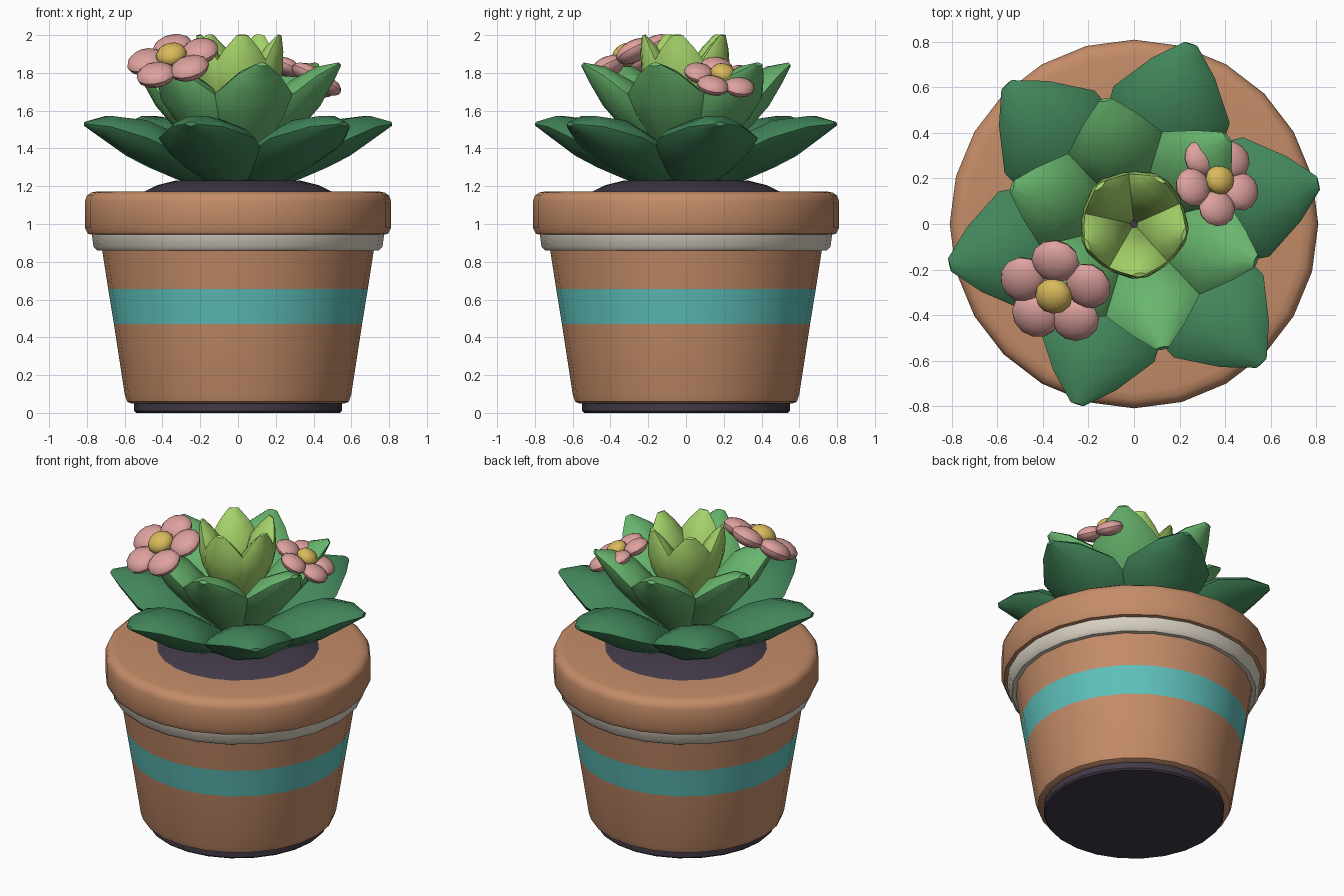
import bpy, bmesh
from math import sin, cos, pi, radians, hypot
from mathutils import Vector, Matrix

if "Cube" in bpy.data.objects:
    bpy.data.objects.remove(bpy.data.objects["Cube"], do_unlink=True)


def material(name, r, g, b):
    lin = [(c / 255 / 12.92 if c < 11 else ((c / 255 + 0.055) / 1.055) ** 2.4) for c in (r, g, b)]
    m = bpy.data.materials.new(name)
    m.use_nodes = True
    m.diffuse_color = (*lin, 1)
    m.node_tree.nodes["Principled BSDF"].inputs["Base Color"].default_value = (*lin, 1)
    return m


TERRACOTTA = material("terracotta", 196, 140, 104)
TEAL = material("teal_glaze", 94, 192, 186)
CREAM = material("cream", 218, 210, 196)
SOIL = material("dark_soil", 66, 58, 72)
OUTER = material("deep_green", 66, 134, 90)
MIDDLE = material("mid_green", 104, 182, 110)
INNER = material("lime_green", 166, 212, 106)
PINK = material("pink", 222, 162, 158)
YELLOW = material("yellow", 218, 186, 92)


def finish(name, bm, *mats):
    bmesh.ops.recalc_face_normals(bm, faces=bm.faces)
    mesh = bpy.data.meshes.new(name)
    bm.to_mesh(mesh)
    bm.free()
    for m in mats:
        mesh.materials.append(m)
    ob = bpy.data.objects.new(name, mesh)
    bpy.context.collection.objects.link(ob)
    bpy.ops.object.select_all(action="DESELECT")
    ob.select_set(True)
    bpy.context.view_layer.objects.active = ob
    bpy.ops.object.shade_smooth_by_angle(angle=radians(38))
    return ob


def skin(bm, rings):
    """Bridge consecutive rings of points and cap both ends."""
    loops = [[bm.verts.new(p) for p in ring] for ring in rings]
    n = len(loops[0])
    for a, b in zip(loops, loops[1:]):
        for i in range(n):
            j = (i + 1) % n
            bm.faces.new((a[i], a[j], b[j], b[i]))
    bm.faces.new(loops[0])
    bm.faces.new(loops[-1])


def lathe(name, profile, *mats, rule=None, sides=24):
    bm = bmesh.new()
    skin(bm, [[(r * cos(2 * pi * i / sides), r * sin(2 * pi * i / sides), z)
               for i in range(sides)] for r, z in profile])
    if rule:
        for f in bm.faces:
            f.material_index = rule(f.calc_center_median().z)
    return finish(name, bm, *mats)


# Pot, with the glazed band chosen by height
lathe("pot_foot", [(0.54, 0), (0.55, 0.01), (0.55, 0.06)], SOIL)
lathe("pot_body", [(0.565, 0.05), (0.587, 0.06), (0.6, 0.1), (0.657, 0.47), (0.687, 0.655), (0.722, 0.88)],
      TERRACOTTA, TEAL, rule=lambda z: int(0.47 < z < 0.65))
lathe("pot_collar", [(0.70, 0.86), (0.745, 0.86), (0.765, 0.88), (0.775, 0.955)], CREAM)
lathe("pot_rim", [(0.77, 0.943), (0.795, 0.948), (0.81, 0.98), (0.81, 1.12),
                  (0.8, 1.15), (0.775, 1.167), (0.74, 1.173), (0.46, 1.173)], TERRACOTTA)
lathe("soil", [(0.51, 1.165), (0.43, 1.205), (0.33, 1.23), (0.1, 1.235)], SOIL)


def leaf(name, stations, angle, mat, around=10):
    """Thick leaf with creased edges; stations are (radius, height, half width, half thickness)."""
    rings = []
    for k, (r, z, w, h) in enumerate(stations):
        a, b = stations[max(k - 1, 0)], stations[min(k + 1, len(stations) - 1)]
        dr, dz = b[0] - a[0], b[1] - a[1]
        d = hypot(dr, dz)
        ring = []
        for i in range(around):
            t = 2 * pi * i / around
            lift = h * sin(t) * abs(sin(t)) ** 0.6
            ring.append((r - lift * dz / d, w * cos(t), z + lift * dr / d))
        rings.append(ring)
    bm = bmesh.new()
    skin(bm, rings)
    bm.transform(Matrix.Rotation(radians(angle), 4, "Z"))
    return finish(name, bm, mat)


# Rosette: three tiers of leaves
OUTER_SHAPE = [(0.05, 1.20, 0.10, 0.05), (0.28, 1.32, 0.21, 0.10), (0.42, 1.395, 0.265, 0.115),
               (0.55, 1.455, 0.268, 0.11), (0.72, 1.515, 0.145, 0.065), (0.83, 1.53, 0.03, 0.012)]
MIDDLE_SHAPE = [(0.05, 1.31, 0.08, 0.05), (0.19, 1.48, 0.16, 0.09), (0.28, 1.59, 0.205, 0.10),
                (0.37, 1.69, 0.21, 0.10), (0.48, 1.79, 0.115, 0.06), (0.56, 1.845, 0.03, 0.012)]
INNER_SHAPE = [(0.05, 1.48, 0.06, 0.04), (0.105, 1.65, 0.12, 0.07), (0.14, 1.75, 0.15, 0.08),
               (0.168, 1.84, 0.148, 0.075), (0.2, 1.93, 0.09, 0.045), (0.225, 2.0, 0.03, 0.01)]
for tier, shape, count, start, mat in (("outer", OUTER_SHAPE, 6, 12.5, OUTER),
                                       ("middle", MIDDLE_SHAPE, 6, 43, MIDDLE),
                                       ("inner", INNER_SHAPE, 5, 60, INNER)):
    for i in range(count):
        leaf(f"{tier}_leaf_{i + 1}", shape, start + 360 / count * i, mat)


def blob(name, matrix, mat):
    bm = bmesh.new()
    bmesh.ops.create_uvsphere(bm, u_segments=12, v_segments=8, radius=1, matrix=matrix)
    return finish(name, bm, mat)


def flower(name, centre, normal, start, size):
    """Five flattened petals around a round heart, tilted along the normal."""
    n = Vector(normal).normalized()
    v = n.cross(Vector((1, 0, 0))).normalized()
    u = v.cross(n)
    frame = Matrix.Translation(centre) @ Matrix((u, v, n)).transposed().to_4x4() @ Matrix.Scale(size, 4)
    for i in range(5):
        place = (Matrix.Rotation(radians(start + 72 * i), 4, "Z")
                 @ Matrix.Translation((0.155, 0, 0)) @ Matrix.Diagonal((0.1, 0.108, 0.056, 1)))
        blob(f"{name}_petal_{i + 1}", frame @ place, PINK)
    heart = Matrix.Translation((0, 0, 0.035)) @ Matrix.Diagonal((0.083, 0.083, 0.06, 1))
    blob(f"{name}_heart", frame @ heart, YELLOW)


# Blossoms
flower("front_flower", (-0.345, -0.30, 1.865), (-0.25, -0.52, 1), 90, 1.0)
flower("back_flower", (0.365, 0.19, 1.775), (0.48, 0.2, 1), -90, 0.8)
